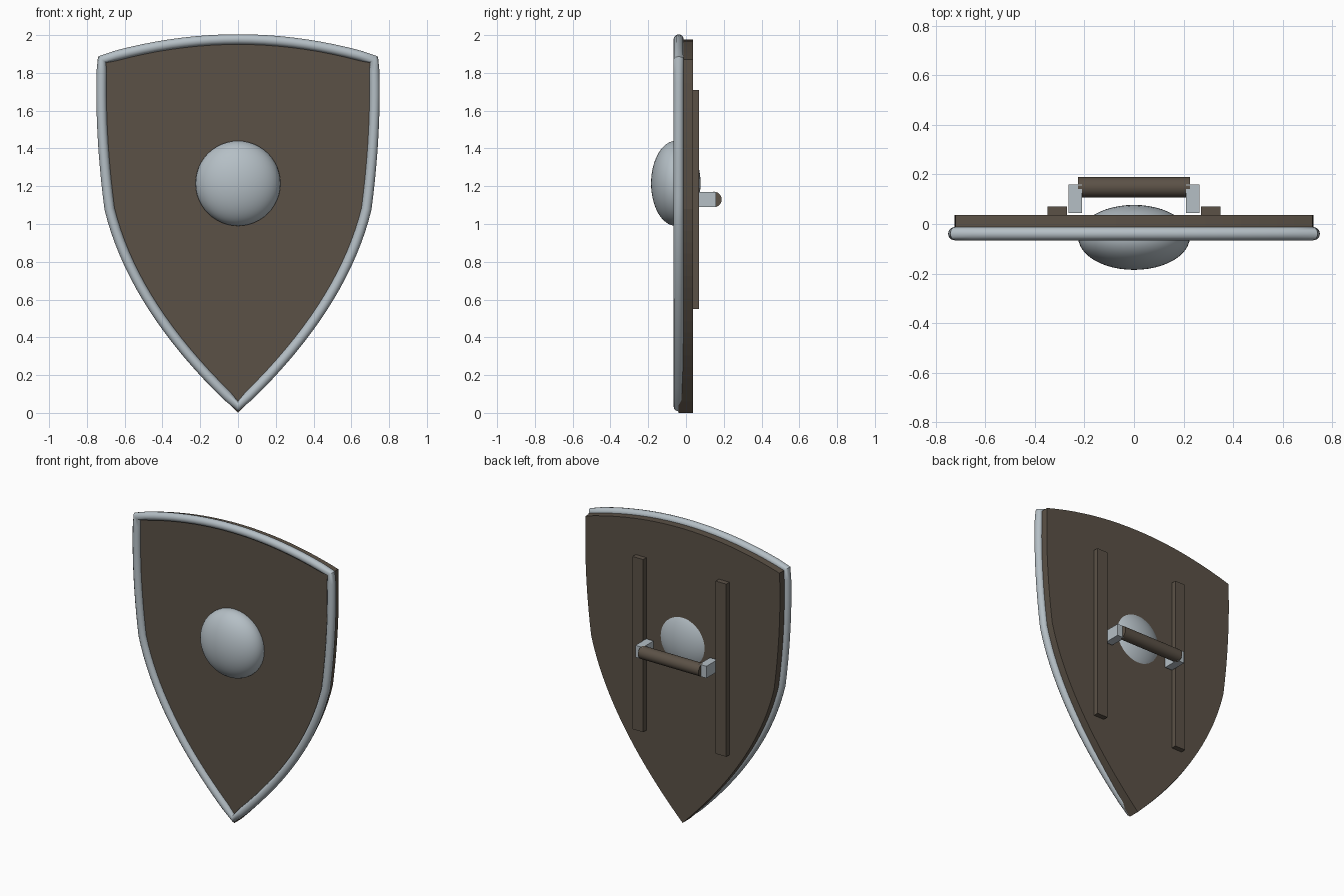
import bpy, bmesh, math
from mathutils import Vector

if "Cube" in bpy.data.objects:
    bpy.data.objects.remove(bpy.data.objects["Cube"])


def material(name, rgb):
    m = bpy.data.materials.new(name)
    m.diffuse_color = (*rgb, 1)
    m.use_nodes = True
    m.node_tree.nodes["Principled BSDF"].inputs["Base Color"].default_value = m.diffuse_color
    return m


wood = material("dark_wood", (0.105, 0.083, 0.062))
steel = material("pale_steel", (0.46, 0.52, 0.56))


def finish(name, mat, smooth=False):
    ob = bpy.context.object
    ob.name = name
    ob.data.materials.clear()
    ob.data.materials.append(mat)
    if smooth:
        bpy.ops.object.shade_smooth_by_angle(angle=math.radians(40))
    return ob


def link(name, data):
    ob = bpy.data.objects.new(name, data)
    bpy.context.collection.objects.link(ob)
    bpy.ops.object.select_all(action='DESELECT')
    ob.select_set(True)
    bpy.context.view_layer.objects.active = ob
    return ob


def box(name, mat, x0, x1, y0, y1, z0, z1):
    bpy.ops.mesh.primitive_cube_add(
        size=1, location=((x0 + x1) / 2, (y0 + y1) / 2, (z0 + z1) / 2))
    ob = finish(name, mat)
    ob.scale = (x1 - x0, y1 - y0, z1 - z0)


def arc(a, c, b, n):
    # Quadratic curve from a to b, leaving out the end point
    a, c, b = Vector(a), Vector(c), Vector(b)
    return [a * (1 - t) ** 2 + c * 2 * t * (1 - t) + b * t * t
            for t in (i / n for i in range(n))]


def outline(tip):
    # Right half from corner to tip, then mirrored, then the arched top
    right = (arc((0.72, 1.87), (0.735, 1.5), (0.68, 1.08), 12)
             + arc((0.68, 1.08), (0.55, 0.55), (0, tip), 18))
    left = [Vector((-p.x, p.y)) for p in reversed(right)]
    top = arc((-0.72, 1.87), (0, 2.085), (0.72, 1.87), 20)[1:]
    return right + [Vector((0, tip))] + left + top


# Board
bm = bmesh.new()
face = bm.faces.new([bm.verts.new((p.x, -0.04, p.y)) for p in outline(0.0)])
ext = bmesh.ops.extrude_face_region(bm, geom=[face])
bmesh.ops.translate(bm, vec=(0, 0.076, 0),
                    verts=[g for g in ext["geom"] if isinstance(g, bmesh.types.BMVert)])
bmesh.ops.recalc_face_normals(bm, faces=bm.faces)
mesh = bpy.data.meshes.new("board")
bm.to_mesh(mesh)
bm.free()
link("board", mesh)
finish("board", wood)

# Rounded metal rim
curve = bpy.data.curves.new("rim", 'CURVE')
curve.dimensions = '3D'
curve.bevel_depth = 0.027
curve.bevel_resolution = 4
pts = outline(0.035)
spline = curve.splines.new('POLY')
spline.points.add(len(pts) - 1)
for sp, p in zip(spline.points, pts):
    sp.co = (p.x, -0.039, p.y, 1)
spline.use_cyclic_u = True
link("rim", curve)
bpy.ops.object.convert(target='MESH')
finish("rim", steel, True)

# Domed boss, showing through the back
bpy.ops.mesh.primitive_uv_sphere_add(segments=48, ring_count=24, radius=1,
                                     location=(0, -0.054, 1.215))
bpy.context.object.scale = (0.225, 0.131, 0.225)
finish("boss", steel, True)

# Back battens and grip brackets
for side, s in (("left", -1), ("right", 1)):
    def pair(name, mat, a, b, *rest):
        box(side + "_" + name, mat, *sorted((s * a, s * b)), *rest)
    pair("batten", wood, 0.27, 0.348, 0.03, 0.07, 0.55, 1.71)
    pair("grip_bracket", steel, 0.21, 0.264, 0.045, 0.16, 1.09, 1.17)

# Hand grip
bpy.ops.mesh.primitive_cylinder_add(vertices=24, radius=0.041, depth=0.45,
                                    location=(0, 0.148, 1.13),
                                    rotation=(0, math.pi / 2, 0))
finish("hand_grip", wood, True)
